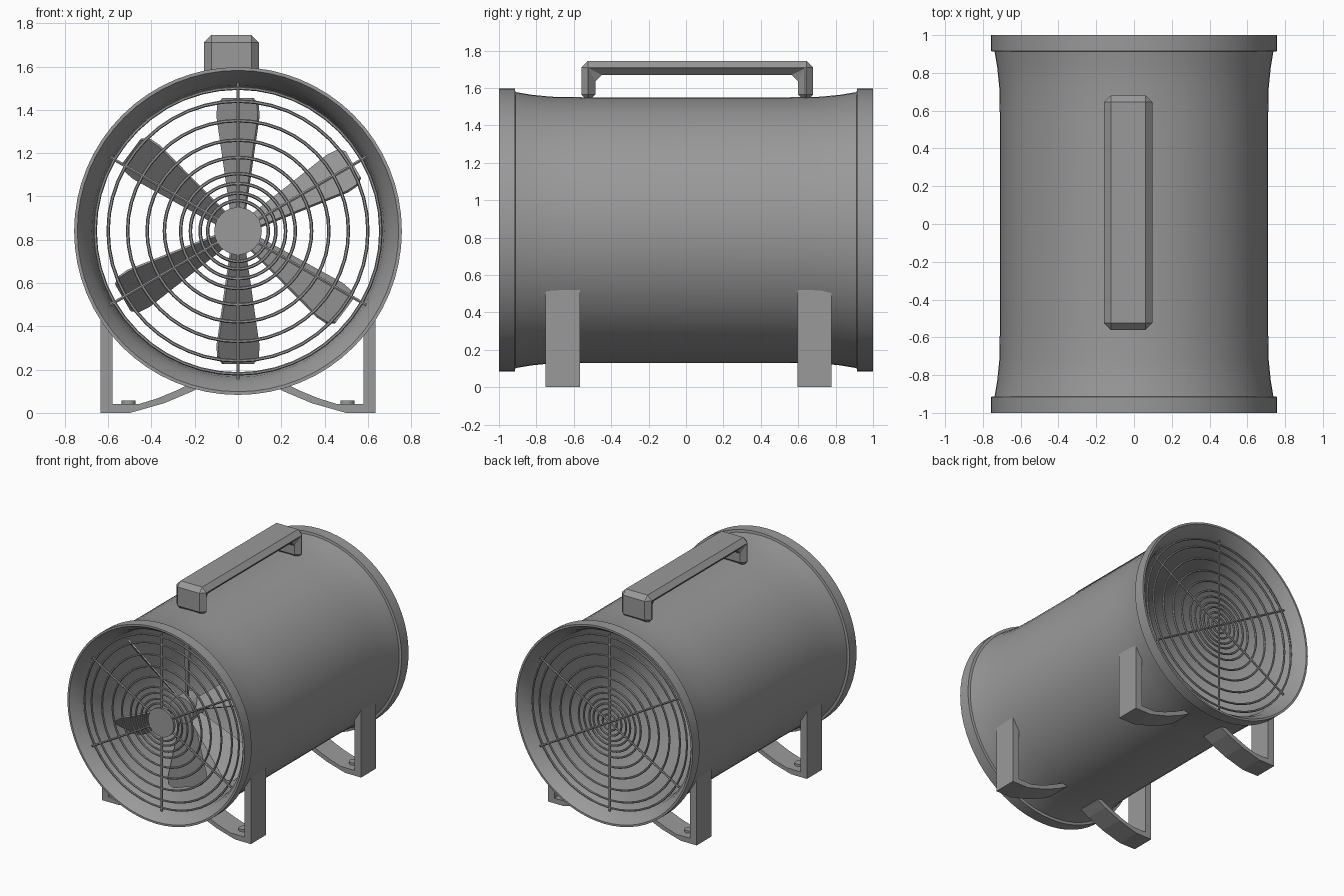
import bpy, bmesh, math
from mathutils import Matrix, Vector

if "Cube" in bpy.data.objects:
    bpy.data.objects.remove(bpy.data.objects["Cube"], do_unlink=True)

AXIS = 0.84  # height of the drum axis

grey = bpy.data.materials.new("mid_grey")
grey.use_nodes = True
colour = (0.32, 0.32, 0.32, 1)
grey.diffuse_color = colour
grey.node_tree.nodes["Principled BSDF"].inputs["Base Color"].default_value = colour


def finish(name, bm, smooth=True):
    bmesh.ops.recalc_face_normals(bm, faces=bm.faces[:])
    mesh = bpy.data.meshes.new(name)
    bm.to_mesh(mesh)
    bm.free()
    mesh.materials.append(grey)
    ob = bpy.data.objects.new(name, mesh)
    bpy.context.collection.objects.link(ob)
    if smooth:
        bpy.ops.object.select_all(action='DESELECT')
        ob.select_set(True)
        bpy.context.view_layer.objects.active = ob
        bpy.ops.object.shade_smooth_by_angle(angle=math.radians(30))
    return ob


def lathe(bm, profile, steps=64):
    """Spin a closed (radius, y) loop around the drum axis."""
    rings = []
    for i in range(steps):
        a = 2 * math.pi * i / steps
        rings.append([bm.verts.new((r * math.cos(a), y, AXIS + r * math.sin(a)))
                      for r, y in profile])
    n = len(profile)
    for i in range(steps):
        p, q = rings[i], rings[(i + 1) % steps]
        for j in range(n):
            k = (j + 1) % n
            bm.faces.new((p[j], p[k], q[k], q[j]))


def prism(bm, points, direction):
    """Extrude a closed outline of 3D points along a direction."""
    face = bm.faces.new([bm.verts.new(p) for p in points])
    ext = bmesh.ops.extrude_face_region(bm, geom=[face])
    verts = [v for v in ext["geom"] if isinstance(v, bmesh.types.BMVert)]
    bmesh.ops.translate(bm, verts=verts, vec=Vector(direction))


def cylinder(bm, radius, depth, matrix, segments=24):
    bmesh.ops.create_cone(bm, cap_ends=True, segments=segments, radius1=radius,
                          radius2=radius, depth=depth, matrix=matrix)


ALONG_Y = Matrix.Rotation(math.pi / 2, 4, 'X')

# Drum: flared tube with a raised lip at both ends
outer = [(0.757, -1), (0.757, -0.915), (0.738, -0.912), (0.724, -0.83), (0.713, -0.72), (0.71, -0.55)]
inner = [(0.655, -0.62), (0.66, -0.76), (0.675, -0.87), (0.70, -0.94), (0.742, -1)]
profile = (outer + [(r, -y) for r, y in reversed(outer)]
           + [(r, -y) for r, y in reversed(inner)] + inner)
bm = bmesh.new()
lathe(bm, profile)
finish("drum", bm)

# Guard grilles: concentric wires and crossing bars
RINGS = [0.66, 0.60, 0.51, 0.42, 0.34, 0.265, 0.22, 0.175, 0.14]
WIRE = 0.008
for name, y, extra in (("front_grille", -0.93, []), ("rear_grille", 0.93, [0.1, 0.06])):
    bm = bmesh.new()
    for r in RINGS + extra:
        loop = [(r + WIRE * math.cos(a), y + WIRE * math.sin(a))
                for a in (i * math.pi / 3 for i in range(6))]
        lathe(bm, loop, 48)
    for deg in (0, 60, 120):
        turn = Matrix.Rotation(math.radians(deg), 4, 'Y')
        cylinder(bm, WIRE, 1.37, Matrix.Translation((0, y, AXIS)) @ turn, 6)
    if y < 0:
        cylinder(bm, 0.11, 0.02, Matrix.Translation((0, y, AXIS)) @ ALONG_Y)
    finish(name, bm)

# Fan: hub and pitched, tapering blades
FAN_Y = -0.62
bm = bmesh.new()
cylinder(bm, 0.1, 0.14, Matrix.Translation((0, FAN_Y, AXIS)) @ ALONG_Y)
finish("fan_hub", bm)

bm = bmesh.new()
half = [(0.045, 0.08), (0.14, 0.53), (0.135, 0.58), (0.1, 0.615)]
outline = half + [(-x, z) for x, z in reversed(half)]
for deg in (0, 60, 127, 180, 240, 307):
    before = set(bm.verts)
    prism(bm, [(x, -0.006, z) for x, z in outline], (0, 0.012, 0))
    place = (Matrix.Translation((0, FAN_Y, AXIS))
             @ Matrix.Rotation(math.radians(deg), 4, 'Y')
             @ Matrix.Rotation(math.radians(-47), 4, 'Z'))
    bmesh.ops.transform(bm, matrix=place, verts=[v for v in bm.verts if v not in before])
finish("fan_blades", bm, False)

# Carrying handle: chamfered bridge
arch = [(-0.56, 1.53), (-0.56, 1.745), (0.68, 1.745), (0.68, 1.53),
        (0.6, 1.53), (0.6, 1.67), (-0.485, 1.67), (-0.485, 1.53)]
bm = bmesh.new()
prism(bm, [(-0.158, y, z) for y, z in arch], (0.255, 0, 0))
handle = finish("handle", bm, False)
bevel = handle.modifiers.new("chamfer", 'BEVEL')
bevel.width = 0.035
bevel.segments = 1

# Feet: upright strap, flat sole and a curved strap back up to the drum
top = [(0.635, 0.52), (0.58, 0.44), (0.58, 0.04), (0.46, 0.04), (0.37, 0.068), (0.28, 0.105), (0.17, 0.16)]
bottom = [(0.14, 0.14), (0.21, 0.1), (0.34, 0.045), (0.47, 0.008), (0.5, 0), (0.635, 0)]
for end, y in (("front", -0.75), ("rear", 0.595)):
    for side, s in (("left", 1), ("right", -1)):
        bm = bmesh.new()
        prism(bm, [(s * x, y, z) for x, z in top + bottom], (0, 0.182, 0))
        finish(end + "_" + side + "_foot", bm, False)
        bm = bmesh.new()
        cylinder(bm, 0.032, 0.03, Matrix.Translation((s * 0.505, y + 0.091, 0.043)), 16)
        finish(end + "_" + side + "_foot_bolt", bm)
